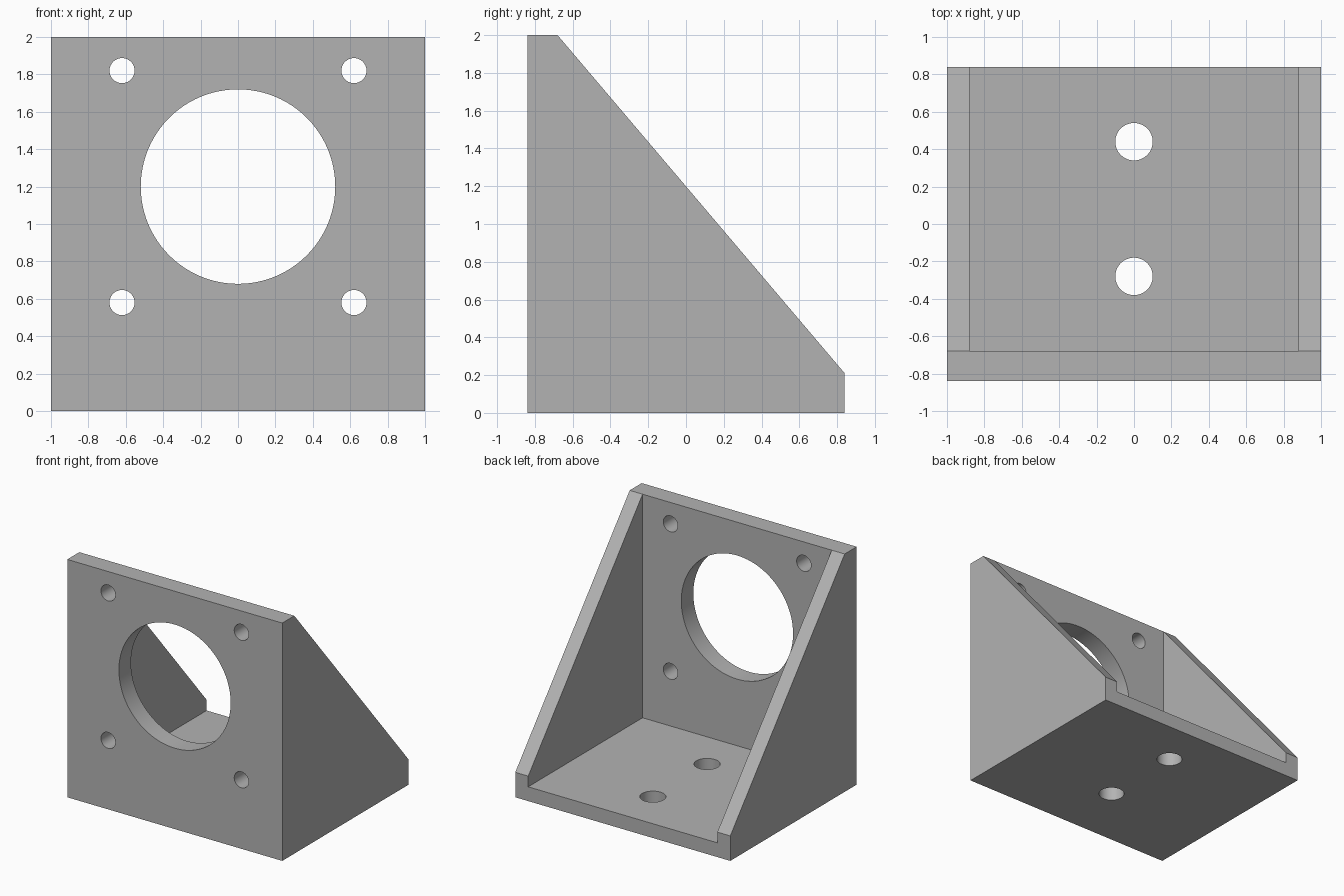
import bpy, bmesh, math
from mathutils import Matrix, Vector

cube = bpy.data.objects.get("Cube")
if cube:
    bpy.data.objects.remove(cube, do_unlink=True)

FRONT, BACK = -0.84, 0.84
PLATE, WALL, FLOOR = 0.16, 0.12, 0.12

grey = bpy.data.materials.new("plain grey")
grey.use_nodes = True
grey.diffuse_color = (0.45, 0.45, 0.45, 1)
grey.node_tree.nodes["Principled BSDF"].inputs["Base Color"].default_value = (0.45, 0.45, 0.45, 1)


def make_object(name, bm):
    bmesh.ops.recalc_face_normals(bm, faces=bm.faces)
    mesh = bpy.data.meshes.new(name)
    bm.to_mesh(mesh)
    bm.free()
    mesh.materials.append(grey)
    obj = bpy.data.objects.new(name, mesh)
    bpy.context.scene.collection.objects.link(obj)
    return obj


def extrude_profile(name, profile, half_width):
    """Sweep a (y, z) outline along x."""
    bm = bmesh.new()
    face = bm.faces.new([bm.verts.new((-half_width, y, z)) for y, z in profile])
    swept = bmesh.ops.extrude_face_region(bm, geom=[face])["geom"]
    verts = [v for v in swept if isinstance(v, bmesh.types.BMVert)]
    bmesh.ops.translate(bm, verts=verts, vec=(2 * half_width, 0, 0))
    return make_object(name, bm)


def drill(name, centre, radius, axis, sides=64):
    """Cylinder cutter running along the given axis."""
    bm = bmesh.new()
    turn = Matrix.Rotation(math.pi / 2, 4, "X") if axis == "Y" else Matrix()
    bmesh.ops.create_cone(bm, cap_ends=True, segments=sides, radius1=radius, radius2=radius,
                          depth=0.4, matrix=Matrix.Translation(Vector(centre)) @ turn)
    return make_object(name, bm)


# Solid body with the sloping back
bracket = extrude_profile("motor_mount_bracket", [
    (FRONT, 0), (BACK, 0), (BACK, 0.21), (FRONT + PLATE, 2), (FRONT, 2)], 1)

# Space between the two side gussets
cutters = [extrude_profile("inner_space_cutter", [
    (FRONT + PLATE, FLOOR), (1.2, FLOOR), (1.2, 2.3), (FRONT + PLATE, 2.3)], 1 - WALL)]

# Large central bore and four screw holes in the front plate
cutters.append(drill("bore_cutter", (0, FRONT + PLATE / 2, 1.2), 0.52, "Y", 96))
for x in (-0.62, 0.62):
    for z in (0.58, 1.82):
        cutters.append(drill("screw_hole_cutter", (x, FRONT + PLATE / 2, z), 0.067, "Y"))

# Two mounting holes in the floor
for y in (-0.28, 0.44):
    cutters.append(drill("floor_hole_cutter", (0, y, FLOOR / 2), 0.1, "Z"))

# Apply all cuts
bpy.context.view_layer.objects.active = bracket
bracket.select_set(True)
for cutter in cutters:
    cutter.hide_render = True
    cut = bracket.modifiers.new("cut", "BOOLEAN")
    cut.operation = "DIFFERENCE"
    cut.solver = "EXACT"
    cut.object = cutter
    bpy.ops.object.modifier_apply(modifier=cut.name)
for cutter in cutters:
    bpy.data.objects.remove(cutter, do_unlink=True)

# Smooth hole walls, crisp edges
bpy.ops.object.shade_smooth_by_angle(angle=math.radians(30))
